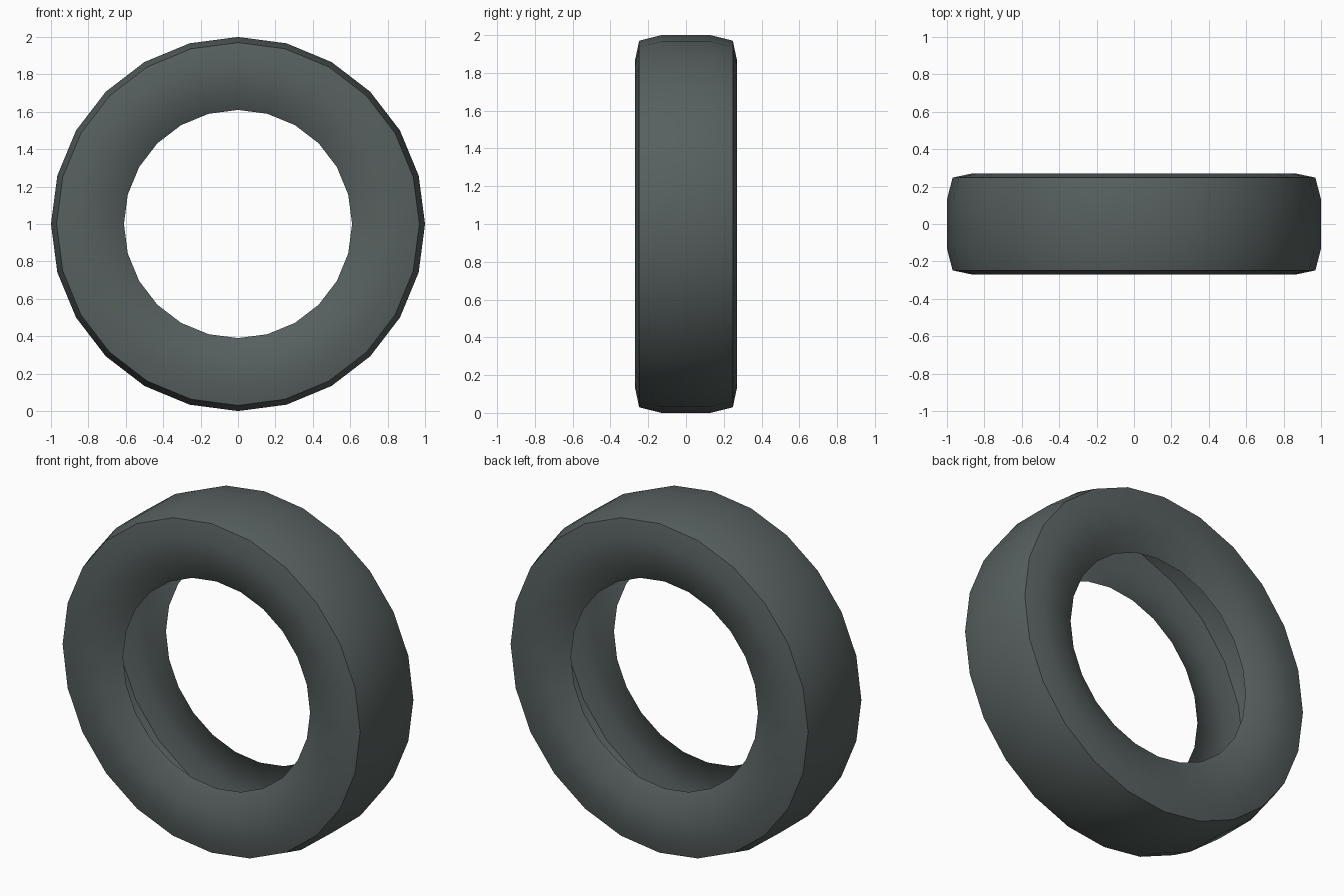
import bpy, bmesh, math

if "Cube" in bpy.data.objects:
    bpy.data.objects.remove(bpy.data.objects["Cube"])

SEGMENTS = 24

# rubber colour
rubber = bpy.data.materials.new("dark_grey_rubber")
rubber.diffuse_color = (0.095, 0.118, 0.114, 1)
rubber.use_nodes = True
rubber.node_tree.nodes["Principled BSDF"].inputs["Base Color"].default_value = rubber.diffuse_color

# half profile (radius, half width) from bead rim out to tread; mirrored across the width
half = [(0.61, 0.20), (0.725, 0.26), (0.866, 0.27), (0.97, 0.248), (1.0, 0.13)]
profile = [(r, -y) for r, y in half] + [(r, y) for r, y in reversed(half)]

# revolve around the y axis into a hollow shell, open on the inside like a real tyre
bm = bmesh.new()
rings = []
for i in range(SEGMENTS):
    a = 2 * math.pi * i / SEGMENTS
    rings.append([bm.verts.new((r * math.cos(a), y, 1 + r * math.sin(a))) for r, y in profile])
for i in range(SEGMENTS):
    p, q = rings[i], rings[(i + 1) % SEGMENTS]
    for j in range(len(profile) - 1):
        bm.faces.new((p[j], p[j + 1], q[j + 1], q[j]))

mesh = bpy.data.meshes.new("tyre")
bm.to_mesh(mesh)
bm.free()
mesh.materials.append(rubber)
tyre = bpy.data.objects.new("tyre", mesh)
bpy.context.collection.objects.link(tyre)

# smooth sides and tread, sharp shoulder
bpy.context.view_layer.objects.active = tyre
tyre.select_set(True)
bpy.ops.object.shade_smooth_by_angle(angle=math.radians(40))
